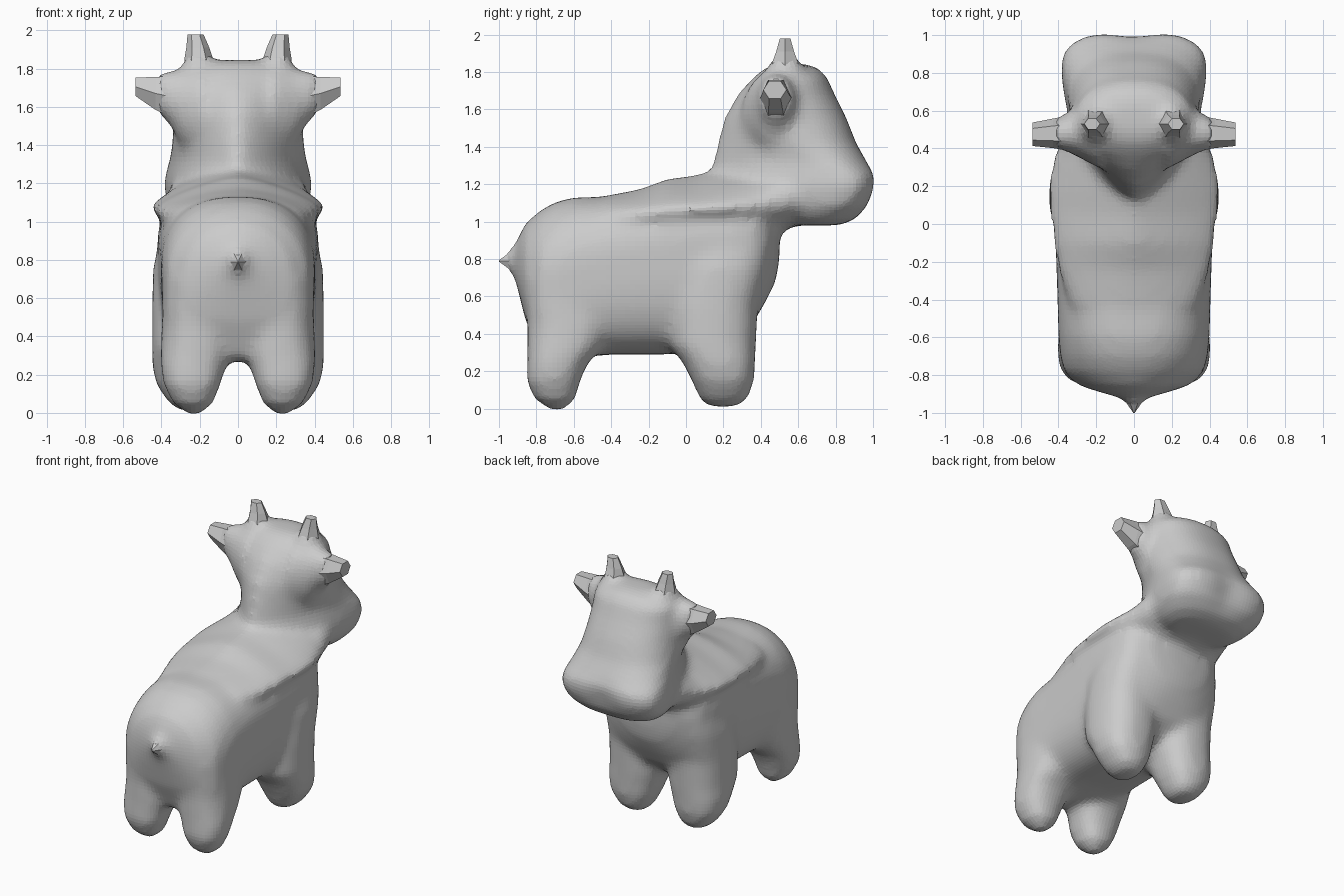
import bpy, bmesh
from math import sin, cos, pi, copysign, exp


def power(v, n):
    return copysign(abs(v) ** (2 / n), v)


def ring(hw, mid, hi, lo, n_hi, n_lo, count):
    """Egg-like superellipse: half width, widest level, high/low limits, squareness."""
    pts = []
    for i in range(count):
        a = 2 * pi * i / count
        n = n_hi if sin(a) >= 0 else n_lo
        h = hi - mid if sin(a) >= 0 else mid - lo
        pts.append((hw * power(cos(a), n), mid + h * power(sin(a), n)))
    return pts


def skin(bm, rings):
    """Closed tube through a list of point rings."""
    vs = [[bm.verts.new(p) for p in r] for r in rings]
    n = len(vs[0])
    faces = [bm.faces.new(vs[0]), bm.faces.new(vs[-1])]
    for a, b in zip(vs, vs[1:]):
        for i in range(n):
            j = (i + 1) % n
            faces.append(bm.faces.new((a[i], a[j], b[j], b[i])))
    bmesh.ops.recalc_face_normals(bm, faces=faces)


def spike(bm, axis, stations, sides, sgn=1):
    """Tapering tube; stations: position, centre a, centre b, radius a, radius b."""
    rings = []
    for t, ca, cb, ra, rb in stations:
        r = []
        for i in range(sides):
            a = ca + ra * cos(2 * pi * i / sides)
            b = cb + rb * sin(2 * pi * i / sides)
            r.append({'x': (sgn * t, a, b), 'y': (a, t, b), 'z': (sgn * a, b, t)}[axis])
        rings.append(r)
    skin(bm, rings)


def finish(bm, name):
    me = bpy.data.meshes.new(name)
    bm.to_mesh(me)
    bm.free()
    ob = bpy.data.objects.new(name, me)
    bpy.context.collection.objects.link(ob)
    return ob


body = bmesh.new()

# torso: y, half width, widest z, top z, bottom z, squareness above and below
torso = [
    (-.925, .06, .78, .84, .73, 2, 2),
    (-.90, .15, .75, .91, .64, 2, 2),
    (-.86, .28, .70, .99, .48, 2, 2.6),
    (-.78, .37, .70, 1.06, .29, 2.1, 4),
    (-.70, .39, .72, 1.105, .27, 2.2, 3.6),
    (-.60, .40, .75, 1.13, .27, 2.3, 3.4),
    (-.40, .405, .80, 1.135, .29, 2.4, 3.2),
    (-.10, .415, .88, 1.15, .29, 2.4, 3.2),
    (.10, .42, .90, 1.15, .30, 2.4, 4),
    (.25, .42, .90, 1.15, .36, 2.4, 4.5),
    (.36, .40, .92, 1.15, .46, 2.4, 3.2),
    (.43, .34, .95, 1.15, .58, 2.2, 2.5),
    (.48, .25, .95, 1.10, .68, 2, 2),
    (.50, .10, .94, 1.05, .80, 2, 2)]
skin(body, [[(x, s[0], z) for x, z in ring(*s[1:], 48)] for s in torso])

# shoulder yoke: flared ridge running from the flanks into the cheeks
yoke = [
    (-.62, .22, 1.0, 1.09, .90, 2, 2),
    (-.42, .345, 1.02, 1.14, .88, 1.8, 2),
    (-.24, .405, 1.045, 1.175, .90, 1.5, 1.8),
    (-.10, .432, 1.062, 1.23, .91, 1.35, 1.7),
    (.05, .448, 1.073, 1.25, .92, 1.25, 1.7),
    (.18, .457, 1.08, 1.28, .92, 1.25, 1.7),
    (.30, .445, 1.085, 1.30, .92, 1.3, 1.7),
    (.40, .41, 1.09, 1.30, .92, 1.5, 1.8),
    (.52, .375, 1.11, 1.32, .95, 2, 2),
    (.68, .34, 1.14, 1.30, 1.02, 2, 2)]
skin(body, [[(x, s[0], z) for x, z in ring(*s[1:], 48)] for s in yoke])

# head: z, half width, widest y, front y, back y, squareness front and back
head = [
    (.98, .22, .70, .82, .54, 2.2, 2),
    (1.01, .30, .72, .91, .44, 2.3, 2),
    (1.08, .365, .80, .985, .30, 2.4, 2),
    (1.18, .39, .84, 1.025, .17, 2.5, 1.8),
    (1.25, .38, .82, 1.025, .14, 2.5, 1.7),
    (1.32, .36, .73, .975, .145, 2.5, 1.5),
    (1.42, .345, .60, .91, .165, 2.5, 1.4),
    (1.55, .335, .53, .86, .20, 2.4, 1.4),
    (1.68, .33, .50, .795, .275, 2.3, 1.5),
    (1.77, .32, .52, .755, .36, 2.3, 1.8),
    (1.82, .24, .54, .71, .42, 2.2, 2),
    (1.845, .15, .55, .64, .48, 2, 2)]
rings = []
for s in head:
    # shallow groove down the middle of the muzzle
    groove = .045 * exp(-((s[0] - 1.17) / .12) ** 2)
    rings.append([(x, y - (groove * exp(-(x / .13) ** 2) if y > .8 else 0), s[0])
                  for x, y in ring(*s[1:], 48)])
skin(body, rings)


# legs: z, inner x, outer x, back y, front y
def leg(stations):
    for side in (1, -1):
        rings = []
        for z, x0, x1, y0, y1 in stations:
            r = ring((x1 - x0) / 2, (y0 + y1) / 2, y1, y0, 2.4, 2.4, 24)
            rings.append([(side * ((x0 + x1) / 2 + x), y, z) for x, y in r])
        skin(body, rings)


leg([(-.012, .20, .26, -.72, -.66), (.05, .13, .34, -.81, -.59),
     (.15, .09, .39, -.855, -.565), (.25, .06, .405, -.85, -.52),
     (.32, .03, .405, -.85, -.45), (.45, .02, .40, -.85, -.38), (.70, .05, .39, -.87, -.38)])
leg([(.01, .18, .30, .12, .27), (.05, .14, .36, .075, .33),
     (.15, .09, .43, .03, .365), (.25, .06, .45, -.02, .37),
     (.34, .03, .45, -.09, .375), (.55, .02, .45, -.10, .385),
     (.75, .04, .445, -.08, .44), (.92, .06, .41, .0, .47)])

# swollen roots of the ears, horns and tail, melted into the skin
for s in (1, -1):
    spike(body, 'x', [(.18, .48, 1.57, .19, .25), (.30, .485, 1.60, .13, .20),
                      (.35, .485, 1.645, .105, .15), (.42, .48, 1.67, .083, .105)], 16, s)
    spike(body, 'z', [(1.68, .19, .53, .16, .16), (1.80, .20, .53, .10, .11),
                      (1.88, .21, .53, .06, .07)], 16, s)
spike(body, 'y', [(-.82, 0, .79, .17, .19), (-.91, 0, .79, .08, .09),
                  (-.97, 0, .795, .03, .04)], 12)

# all body volumes fused into one soft skin
ob = finish(body, "body")
m = ob.modifiers.new("fuse", 'REMESH')
m.mode = 'VOXEL'
m.voxel_size = .026
m = ob.modifiers.new("soften", 'SMOOTH')
m.factor = .5
m.iterations = 13

for s, label in ((1, "right"), (-1, "left")):
    # faceted ear flaring sideways
    bm = bmesh.new()
    spike(bm, 'x', [(.28, .485, 1.62, .10, .15), (.36, .48, 1.655, .09, .12),
                    (.43, .48, 1.67, .078, .10), (.537, .475, 1.705, .062, .055)], 6, s)
    finish(bm, label + "_ear")
    # faceted horn
    bm = bmesh.new()
    spike(bm, 'z', [(1.74, .19, .53, .09, .11), (1.85, .205, .53, .075, .08),
                    (1.91, .21, .53, .06, .055), (1.978, .222, .53, .042, .033)], 6, s)
    finish(bm, label + "_horn")

# tail tip
bm = bmesh.new()
spike(bm, 'y', [(-.86, 0, .79, .07, .09), (-.94, 0, .79, .045, .055),
                (-1.0, 0, .79, .004, .004)], 6)
finish(bm, "tail")
